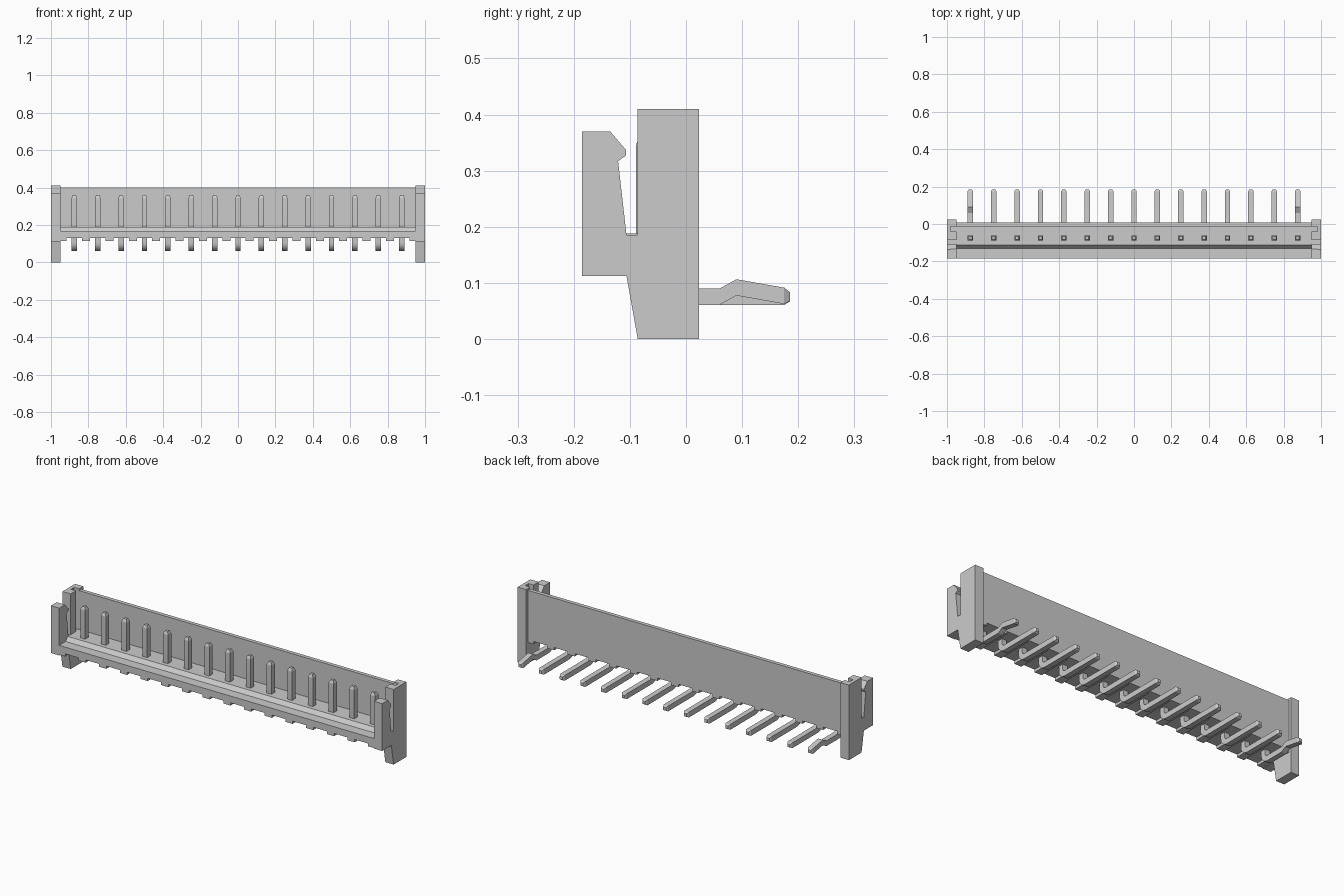
import bpy, bmesh, math

if "Cube" in bpy.data.objects:
    bpy.data.objects.remove(bpy.data.objects["Cube"])


def make_object(name, bm):
    bmesh.ops.recalc_face_normals(bm, faces=bm.faces)
    mesh = bpy.data.meshes.new(name)
    bm.to_mesh(mesh)
    bm.free()
    ob = bpy.data.objects.new(name, mesh)
    bpy.context.collection.objects.link(ob)
    return ob


def extrude_profile(bm, pts, x0, x1):
    """Prism along x from a (y, z) outline."""
    face = bm.faces.new([bm.verts.new((x0, y, z)) for y, z in pts])
    new = bmesh.ops.extrude_face_region(bm, geom=[face])["geom"]
    bmesh.ops.translate(bm, vec=(x1 - x0, 0, 0),
                        verts=[v for v in new if isinstance(v, bmesh.types.BMVert)])


def box(bm, x0, x1, y0, y1, z0, z1):
    extrude_profile(bm, [(y0, z0), (y1, z0), (y1, z1), (y0, z1)], x0, x1)


PIN_X = [-0.875 + 0.125 * i for i in range(15)]

# Housing: floor with stepped front ledge and tall back wall
bm = bmesh.new()
extrude_profile(bm, [(-0.185, 0.13), (0.008, 0.13), (0.008, 0.40), (-0.013, 0.40),
                     (-0.013, 0.188), (-0.112, 0.188), (-0.13, 0.167),
                     (-0.185, 0.167)], -0.95, 0.95)
make_object("housing", bm)

# Small feet under the floor, between the pins
bm = bmesh.new()
for x in PIN_X[:-1]:
    box(bm, x + 0.041, x + 0.084, -0.185, 0.008, 0.115, 0.13)
for s in (-1, 1):
    box(bm, s * 0.95, s * 0.916, -0.185, 0.008, 0.115, 0.13)
make_object("floor_feet", bm)

# End plates with latch prong; the inner side has a vertical key slot
lower = [(-0.185, 0.112), (-0.106, 0.112), (-0.086, 0), (0.023, 0), (0.023, 0.41)]
latch = [(-0.086, 0.41), (-0.086, 0.185), (-0.106, 0.185), (-0.121, 0.317),
         (-0.107, 0.327), (-0.107, 0.337), (-0.135, 0.37), (-0.185, 0.37)]
slot = [(-0.013, 0.41), (-0.013, 0.188), (-0.041, 0.188), (-0.041, 0.41)]
for side, s in (("left", -1), ("right", 1)):
    bm = bmesh.new()
    extrude_profile(bm, lower + latch, s * 0.98, s)
    extrude_profile(bm, lower + slot + latch, s * 0.95, s * 0.98)
    # weld the two slabs: drop the shared hidden faces
    make_object(side + "_end_plate", bm)


def sweep_pin(bm, x, kinked):
    """Square wire from the upright tip, round the bend, to the solder tail."""
    h = 0.0145
    ring = [(-0.075, 0.36, 0, 1, 0.55), (-0.075, 0.345, 0, 1, 1)]
    # centreline points: y, z, outward normal (ny, nz), tip scale
    path = [(y, z, -1, 0, k) for y, z, _, _, k in ring]
    cy, cz, r = -0.045, 0.105, 0.030
    for i in range(7):
        a = math.radians(15 * i)
        ny, nz = -math.cos(a), -math.sin(a)
        path.append((cy + r * ny, cz + r * nz, ny, nz, 1))
    if kinked:
        path += [(0.06, 0.0755, 0, -1, 1), (0.09, 0.092, 0, -1, 1),
                 (0.175, 0.077, 0, -1, 1), (0.185, 0.0755, 0, -1, 0.55)]
    else:
        path += [(0.175, 0.075, 0, -1, 1), (0.185, 0.075, 0, -1, 0.55)]
    prev = None
    for y, z, ny, nz, k in path:
        cur = [bm.verts.new((x + sx * h * k, y + so * h * k * ny, z + so * h * k * nz))
               for sx, so in ((-1, -1), (1, -1), (1, 1), (-1, 1))]
        if prev is None:
            bm.faces.new(cur)
        else:
            for i in range(4):
                j = (i + 1) % 4
                bm.faces.new((prev[i], prev[j], cur[j], cur[i]))
        prev = cur
    bm.faces.new(prev)


# Contact pins; the outermost two have kinked tails
bm = bmesh.new()
for i, x in enumerate(PIN_X):
    sweep_pin(bm, x, i in (0, 14))
pins = make_object("contact_pins", bm)
bpy.context.view_layer.objects.active = pins
pins.select_set(True)
bpy.ops.object.shade_smooth_by_angle(angle=math.radians(20))
